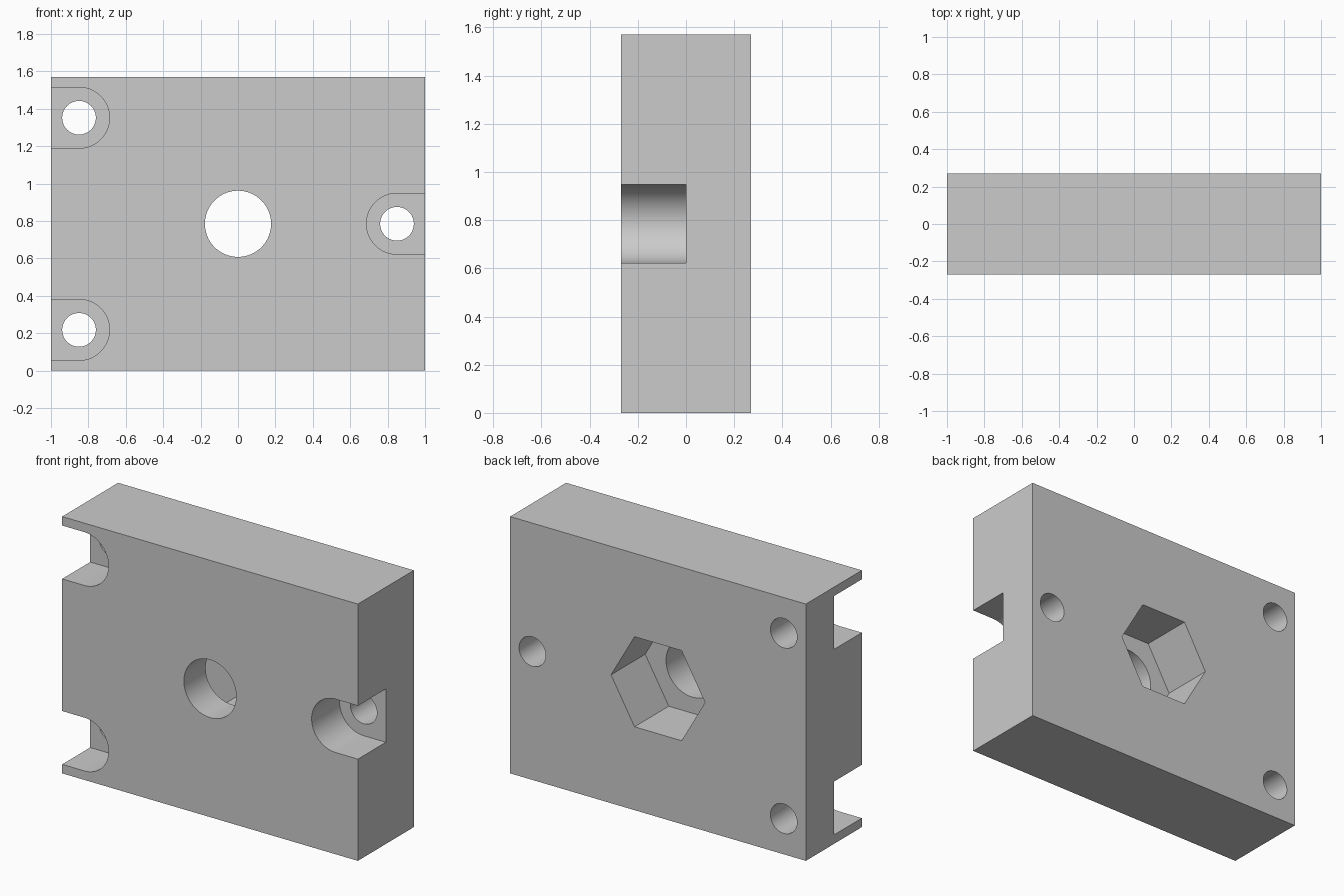
import bpy
import bmesh
from math import cos, sin, pi, radians

if "Cube" in bpy.data.objects:
    bpy.data.objects.remove(bpy.data.objects["Cube"], do_unlink=True)

WIDTH, DEPTH, HEIGHT = 2.0, 0.54, 1.57
MID = HEIGHT / 2
FRONT, BACK = -DEPTH / 2, DEPTH / 2
OVER = 0.1  # how far cutters reach past the block

grey = bpy.data.materials.new("plain_grey")
grey.use_nodes = True
grey.diffuse_color = (0.6, 0.6, 0.6, 1)
grey.node_tree.nodes["Principled BSDF"].inputs["Base Color"].default_value = (0.6, 0.6, 0.6, 1)


def arc(x, z, radius, start, end, steps):
    """Points along an arc in the x-z plane."""
    angles = [start + (end - start) * i / steps for i in range(steps + 1)]
    return [(x + radius * cos(a), z + radius * sin(a)) for a in angles]


def circle(x, z, radius, sides):
    return arc(x, z, radius, 0, 2 * pi, sides)[:-1]


def prism(name, profile, y0, y1):
    """Extrude an x-z profile from y0 to y1."""
    bm = bmesh.new()
    face = bm.faces.new([bm.verts.new((x, y0, z)) for x, z in profile])
    new = bmesh.ops.extrude_face_region(bm, geom=[face])["geom"]
    verts = [v for v in new if isinstance(v, bmesh.types.BMVert)]
    bmesh.ops.translate(bm, verts=verts, vec=(0, y1 - y0, 0))
    bmesh.ops.recalc_face_normals(bm, faces=bm.faces)
    mesh = bpy.data.meshes.new(name)
    bm.to_mesh(mesh)
    bm.free()
    mesh.materials.append(grey)
    obj = bpy.data.objects.new(name, mesh)
    bpy.context.collection.objects.link(obj)
    return obj


# Main block
half = WIDTH / 2
block = prism("mounting_block",
              [(-half, 0), (half, 0), (half, HEIGHT), (-half, HEIGHT)], FRONT, BACK)

# Central bore and the hexagonal nut pocket in the back
cutters = [
    prism("centre_bore_cutter", circle(0, MID, 0.177, 96), FRONT - OVER, BACK + OVER),
    prism("hex_pocket_cutter", circle(0, MID, 0.318, 6), BACK - 0.33, BACK + OVER),
]

# Screw holes, each with a round-ended slot open to the nearest side
for side, z in ((-1, MID + 0.567), (-1, MID - 0.567), (1, MID)):
    x, r = side * 0.85, 0.163
    start = pi / 2 if side > 0 else -pi / 2
    edge = side * (half + OVER)
    slot = arc(x, z, r, start, start + pi, 48) + [(edge, z - side * r), (edge, z + side * r)]
    cutters.append(prism("slot_cutter", slot, FRONT - OVER, 0))
    cutters.append(prism("screw_hole_cutter", circle(x, z, 0.09, 64), FRONT - OVER, BACK + OVER))

# Cut the block, then remove the cutters
bpy.ops.object.select_all(action="DESELECT")
block.select_set(True)
bpy.context.view_layer.objects.active = block
for cutter in cutters:
    cutter.hide_render = True
    cut = block.modifiers.new(cutter.name, "BOOLEAN")
    cut.operation = "DIFFERENCE"
    cut.solver = "EXACT"
    cut.object = cutter
    bpy.ops.object.modifier_apply(modifier=cut.name)
for cutter in cutters:
    bpy.data.objects.remove(cutter, do_unlink=True)

bpy.ops.object.shade_smooth_by_angle(angle=radians(30))
